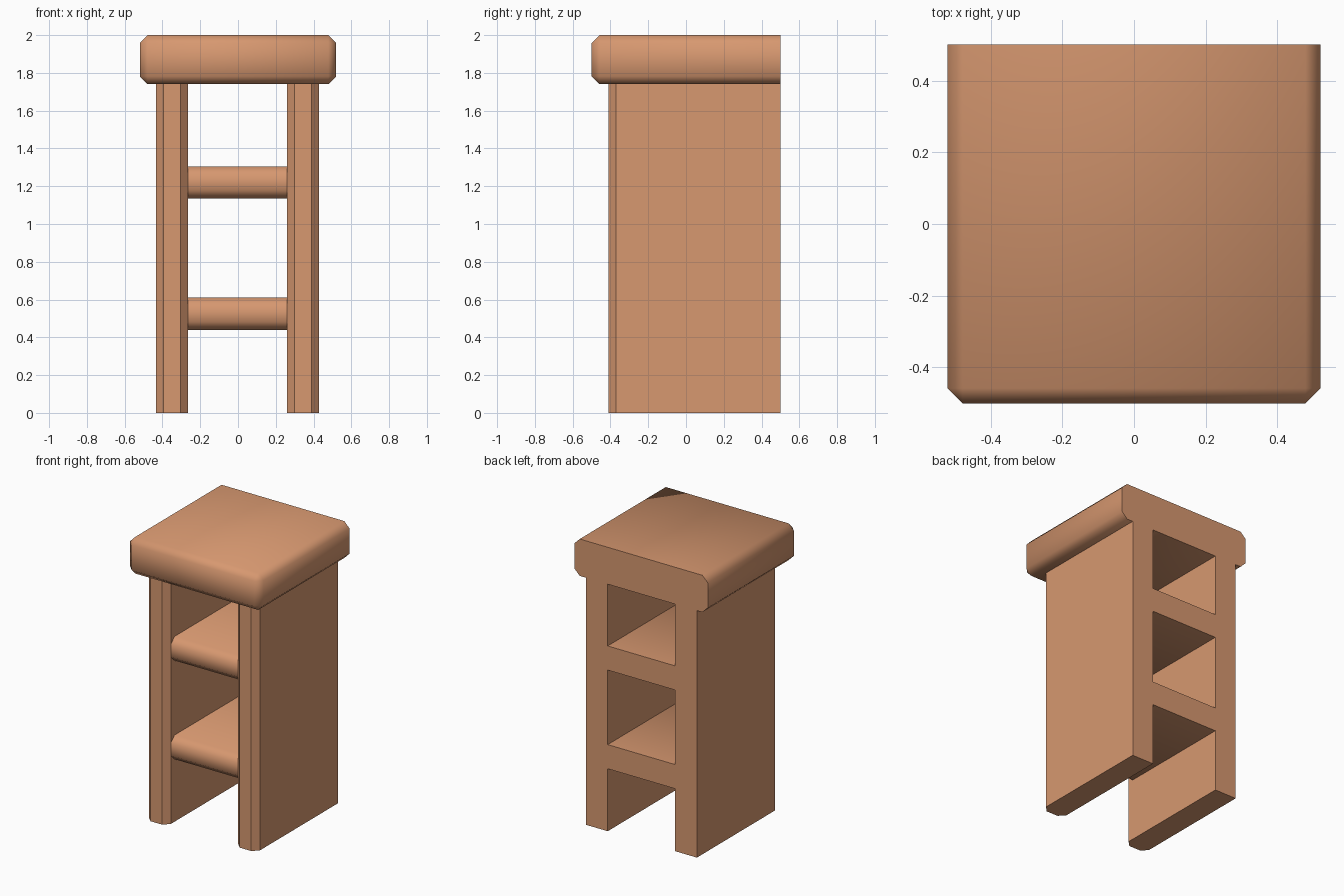
import bpy, bmesh, math

if "Cube" in bpy.data.objects:
    bpy.data.objects.remove(bpy.data.objects["Cube"])

wood = bpy.data.materials.new("warm wood")
wood.diffuse_color = (0.68, 0.314, 0.162, 1)
wood.use_nodes = True
wood.node_tree.nodes["Principled BSDF"].inputs["Base Color"].default_value = wood.diffuse_color


def chamfered_box(name, x, y, z, rule, width, smooth=True):
    """Box spanning the (min, max) ranges, chamfered on edges that pass the rule."""
    bm = bmesh.new()
    bmesh.ops.create_cube(bm, size=1)
    # pick edges in the unit cube by midpoint, before scaling
    picked = [e for e in bm.edges if rule((e.verts[0].co + e.verts[1].co) / 2)]
    for v in bm.verts:
        for i, (lo, hi) in enumerate((x, y, z)):
            v.co[i] = lo if v.co[i] < 0 else hi
    bmesh.ops.bevel(bm, geom=picked, offset=width, segments=1,
                    profile=0.5, affect='EDGES')
    bmesh.ops.recalc_face_normals(bm, faces=bm.faces)
    mesh = bpy.data.meshes.new(name)
    bm.to_mesh(mesh)
    bm.free()
    mesh.materials.append(wood)
    obj = bpy.data.objects.new(name, mesh)
    bpy.context.collection.objects.link(obj)
    if smooth:
        bpy.ops.object.select_all(action='DESELECT')
        obj.select_set(True)
        bpy.context.view_layer.objects.active = obj
        bpy.ops.object.shade_smooth_by_angle(angle=math.radians(50))
    return obj


BACK = 0.5

# seat slab: every edge chamfered except the flat back rim
chamfered_box("seat", (-0.52, 0.52), (-0.5, BACK), (1.74, 2.0),
              lambda m: m.y < 0.4, 0.042)

# side panels: the two upright front edges are chamfered
for name, x in (("left_panel", (-0.435, -0.265)), ("right_panel", (0.26, 0.43))):
    chamfered_box(name, x, (-0.41, BACK), (0, 1.74),
                  lambda m: m.y < -0.4 and abs(m.z) < 0.1, 0.04, smooth=False)

# shelves between the panels: top and bottom front edges are chamfered
for name, z in (("lower_shelf", (0.44, 0.61)), ("upper_shelf", (1.135, 1.305))):
    chamfered_box(name, (-0.265, 0.26), (-0.37, BACK), z,
                  lambda m: m.y < -0.4 and abs(m.x) < 0.1, 0.042)
